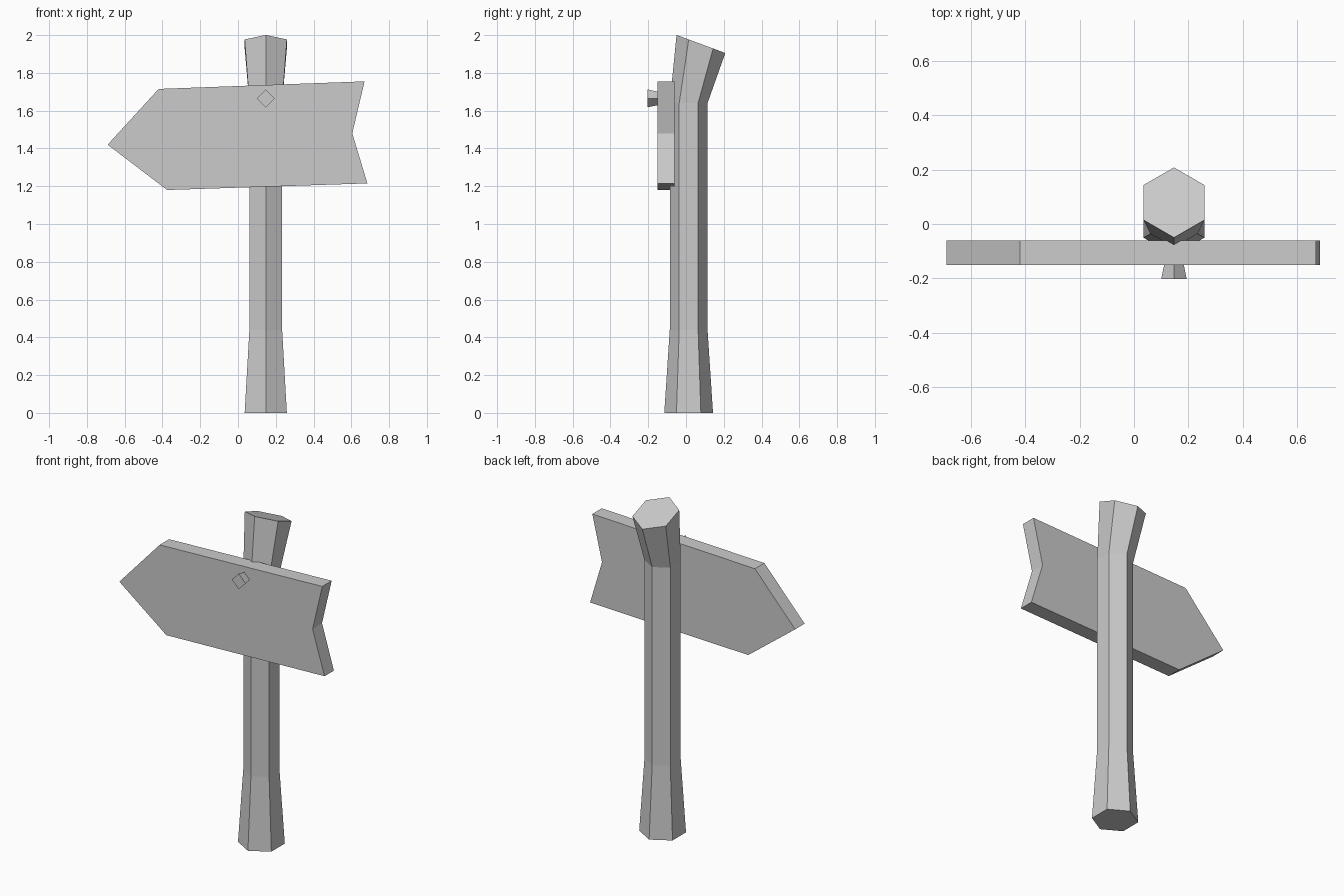
import bpy
from math import sin, cos, tau
from mathutils import Vector

cube = bpy.data.objects.get("Cube")
if cube:
    bpy.data.objects.remove(cube, do_unlink=True)

GREY = (0.6, 0.6, 0.6, 1)
grey = bpy.data.materials.new("plain grey")
grey.use_nodes = True
grey.diffuse_color = GREY
grey.node_tree.nodes["Principled BSDF"].inputs["Base Color"].default_value = GREY


def loft(name, rings):
    """Closed flat-shaded solid through rings of equal point count."""
    n = len(rings[0])
    verts = [p for ring in rings for p in ring]
    faces = [list(reversed(range(n))), list(range(len(verts) - n, len(verts)))]
    for r in range(len(rings) - 1):
        a, b = r * n, (r + 1) * n
        for i in range(n):
            j = (i + 1) % n
            faces.append((a + i, a + j, b + j, b + i))
    mesh = bpy.data.meshes.new(name)
    mesh.from_pydata(verts, [], faces)
    mesh.materials.append(grey)
    obj = bpy.data.objects.new(name, mesh)
    bpy.context.collection.objects.link(obj)
    return obj


POST_X = 0.147


# Six-sided post: flared foot, straight shaft, head bent back with a slanted top
def post_ring(y, z, radius, slope=0):
    ring = []
    for i in range(6):
        a = tau * (i + 0.5) / 6
        dy = radius * sin(a)
        ring.append(Vector((POST_X + radius * cos(a), y + dy, z + slope * dy)))
    return ring


loft("post", [
    post_ring(0.014, 0, 0.129),
    post_ring(0.014, 0.44, 0.1),
    post_ring(0.014, 1.64, 0.1),
    post_ring(0.079, 1.953, 0.129, -0.37),
])

# Arrow-shaped board with a notched tail
outline = [(-0.69, 1.42), (-0.375, 1.18), (0.685, 1.215),
           (0.605, 1.48), (0.67, 1.755), (-0.42, 1.715)]
loft("arrow_board", [[Vector((x, y, z)) for x, z in reversed(outline)]
                     for y in (-0.15, -0.06)])


# Four-sided peg flaring towards its head
def peg_ring(y, radius):
    return [Vector((POST_X + radius * sin(tau * i / 4), y,
                    1.665 + radius * cos(tau * i / 4))) for i in range(4)]


loft("peg", [peg_ring(-0.203, 0.047), peg_ring(-0.14, 0.034)])

# Make every shell face outwards
import bmesh
for name in ("post", "arrow_board", "peg"):
    mesh = bpy.data.objects[name].data
    bm = bmesh.new()
    bm.from_mesh(mesh)
    bmesh.ops.recalc_face_normals(bm, faces=bm.faces)
    bm.to_mesh(mesh)
    bm.free()
